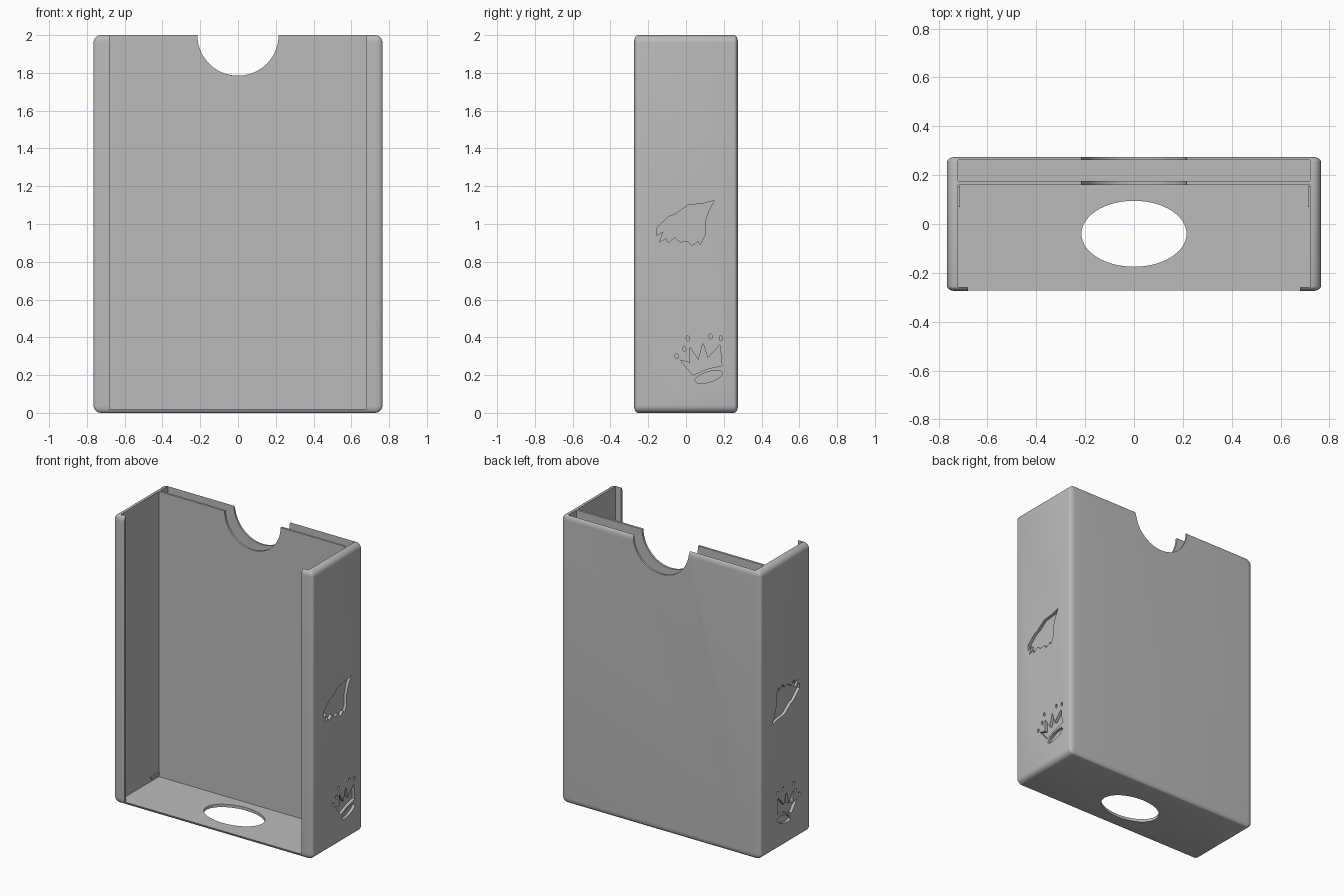
import bpy, bmesh, math

if "Cube" in bpy.data.objects:
    bpy.data.objects.remove(bpy.data.objects["Cube"], do_unlink=True)

grey = bpy.data.materials.new("plain grey")
grey.use_nodes = True
grey.diffuse_color = (0.5, 0.5, 0.5, 1)
grey.node_tree.nodes["Principled BSDF"].inputs["Base Color"].default_value = grey.diffuse_color

W, D, H = 1.53, 0.55, 2.0
WALL_X = 0.72      # inner face of the side walls
FLOOR = 0.02
SLOT_FRONT, SLOT_BACK = 0.175, 0.262


def to_object(name, bm):
    bmesh.ops.recalc_face_normals(bm, faces=bm.faces)
    mesh = bpy.data.meshes.new(name)
    bm.to_mesh(mesh)
    bm.free()
    mesh.materials.append(grey)
    ob = bpy.data.objects.new(name, mesh)
    bpy.context.collection.objects.link(ob)
    return ob


def box(name, x, y, z):
    """Box from three (low, high) ranges."""
    bm = bmesh.new()
    bmesh.ops.create_cube(bm, size=1)
    for v in bm.verts:
        v.co = [r[0] if c < 0 else r[1] for c, r in zip(v.co, (x, y, z))]
    return to_object(name, bm)


def prism(name, points, axis, low, high):
    """Extrude a flat outline along an axis (0 = x, 1 = y, 2 = z)."""
    bm = bmesh.new()
    verts = []
    for a, b in points:
        co = [a, b]
        co.insert(axis, low)
        verts.append(bm.verts.new(co))
    face = bm.faces.new(verts)
    ext = bmesh.ops.extrude_face_region(bm, geom=[face])["geom"]
    for v in ext:
        if isinstance(v, bmesh.types.BMVert):
            v.co[axis] = high
    return to_object(name, bm)


def ellipse(cx, cy, rx, ry, tilt=0.0, n=64):
    pts = []
    for i in range(n):
        t = 2 * math.pi * i / n
        a, b = rx * math.cos(t), ry * math.sin(t)
        pts.append((cx + a * math.cos(tilt) - b * math.sin(tilt),
                    cy + a * math.sin(tilt) + b * math.cos(tilt)))
    return pts


def combine(target, other, operation="DIFFERENCE"):
    mod = target.modifiers.new(operation.lower(), "BOOLEAN")
    mod.operation, mod.solver, mod.object = operation, "EXACT", other
    bpy.context.view_layer.objects.active = target
    bpy.ops.object.modifier_apply(modifier=mod.name)
    bpy.data.objects.remove(other, do_unlink=True)


# Outer shell: block with rounded edges, rounding half as deep along y
bm = bmesh.new()
bmesh.ops.create_cube(bm, size=1)
bmesh.ops.scale(bm, vec=(W, D * 2, H), verts=bm.verts)
bmesh.ops.bevel(bm, geom=bm.edges[:], offset=0.04, segments=6, profile=0.5, affect="EDGES")
bmesh.ops.scale(bm, vec=(1, 0.5, 1), verts=bm.verts)
bmesh.ops.translate(bm, vec=(0, 0, H / 2), verts=bm.verts)
case = to_object("card_case", bm)

# Main cavity, rear slot and front opening between the lips
tall = (FLOOR, H + 0.1)
combine(case, box("cavity", (-WALL_X, WALL_X), (-0.257, 0.16), tall))
combine(case, box("rear_slot", (-WALL_X, WALL_X), (SLOT_FRONT, SLOT_BACK), tall))
combine(case, box("front_opening", (-0.68, 0.68), (-0.4, 0), tall))

# Thumb notch through both rear panels, oval hole in the floor
combine(case, prism("thumb_notch", ellipse(0, H, 0.215, 0.215), 1, 0.1, 0.4))
combine(case, prism("floor_hole", ellipse(0, -0.04, 0.215, 0.135), 2, -0.1, 0.1))

# Shallow ornaments on the side walls: a beast head and a crown
head = [(.15, 1.125), (.10, 1.11), (.01, 1.10), (-.06, 1.05), (-.09, 1.04),
        (-.155, .98), (-.155, .94), (-.12, .96), (-.14, .905), (-.105, .925),
        (-.095, .90), (-.06, .93), (-.03, .905), (.01, .91), (.03, .885),
        (.065, .91), (.075, .89), (.10, .94), (.10, 1.01), (.12, 1.07)]
crown = [(.035, .20), (-.03, .28), (.02, .265), (.02, .35), (.065, .28),
         (.09, .37), (.115, .29), (.18, .36), (.19, .25), (.12, .235)]
jewels = [(-.05, .30), (-.01, .34), (.01, .395), (.13, .405), (.185, .395)]
outlines = [crown, ellipse(.12, .19, .075, .027, .3, 24)]
outlines += [ellipse(y, z, .009, .014, .2, 10) for y, z in jewels]

for side in (1, -1):
    low, high = sorted((side * (W / 2 - 0.02), side * (W / 2 + 0.1)))
    if side > 0:
        beast, shift = head, 0
    else:
        beast, shift = [(y, 2.015 - z) for y, z in head], -0.1
    combine(case, prism("head_recess", beast, 0, low, high))
    for outline in outlines:
        combine(case, prism("crown_recess", [(y + shift, z) for y, z in outline], 0, low, high))

    # Small retaining ridge low on the inner wall
    xs = sorted((side * (WALL_X - 0.008), side * (WALL_X + 0.01)))
    combine(case, box("ridge", xs, (0.07, 0.155), (0.035, 0.055)), "UNION")

bpy.ops.object.select_all(action="DESELECT")
case.select_set(True)
bpy.context.view_layer.objects.active = case
bpy.ops.object.shade_smooth_by_angle(angle=math.radians(30))
